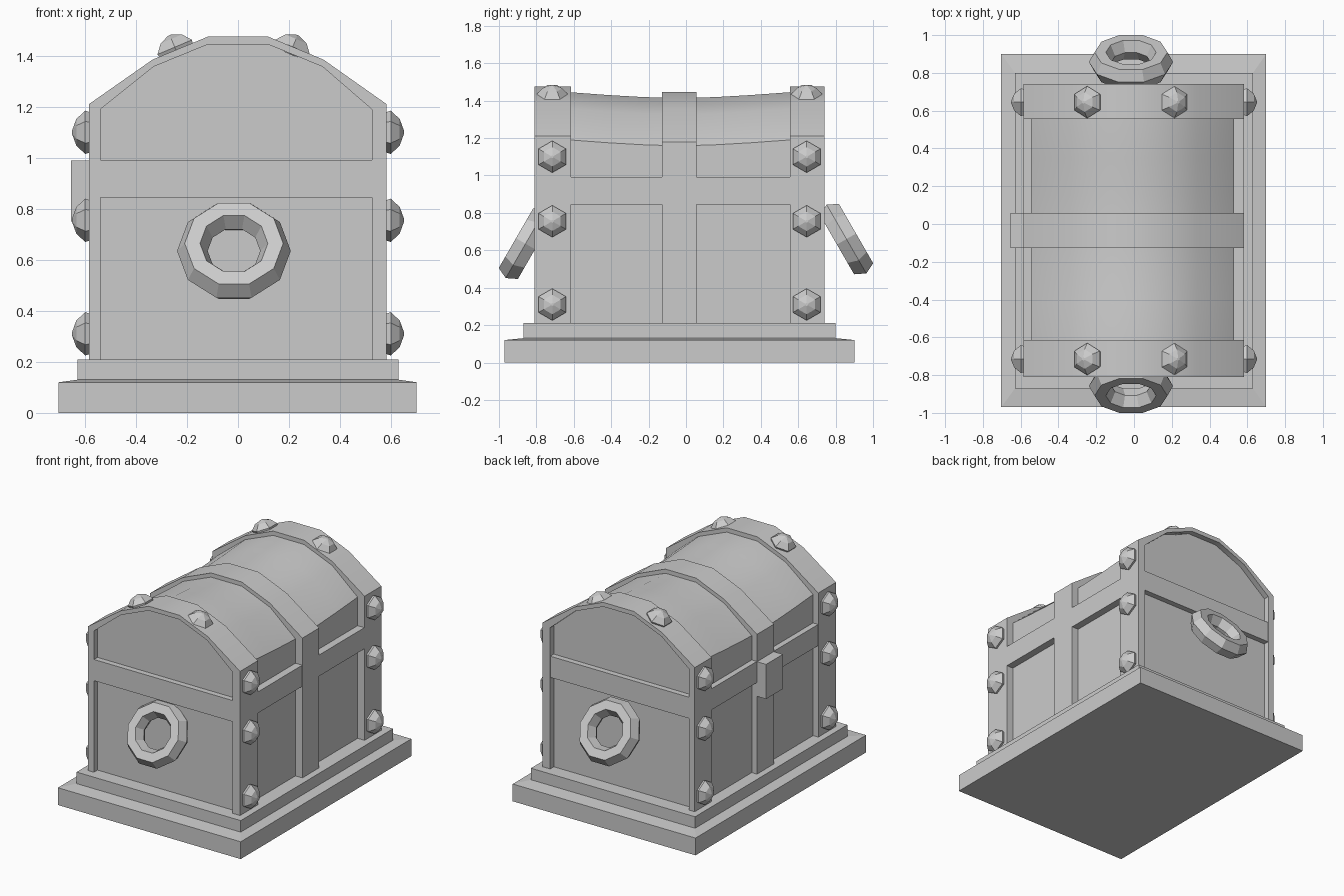
import bpy, bmesh, math
from mathutils import Matrix, Vector

cube = bpy.data.objects.get("Cube")
if cube:
    bpy.data.objects.remove(cube, do_unlink=True)

grey = bpy.data.materials.new("plain_grey")
grey.use_nodes = True
COLOUR = (0.6, 0.6, 0.6, 1)
grey.diffuse_color = COLOUR
grey.node_tree.nodes["Principled BSDF"].inputs["Base Color"].default_value = COLOUR


def finish(name, bm, smooth=False):
    bmesh.ops.recalc_face_normals(bm, faces=bm.faces)
    mesh = bpy.data.meshes.new(name)
    bm.to_mesh(mesh)
    bm.free()
    mesh.materials.append(grey)
    obj = bpy.data.objects.new(name, mesh)
    bpy.context.collection.objects.link(obj)
    if smooth:
        bpy.ops.object.select_all(action='DESELECT')
        obj.select_set(True)
        bpy.context.view_layer.objects.active = obj
        bpy.ops.object.shade_smooth_by_angle(angle=math.radians(30))
    return obj


def loft(name, rings, smooth=False, caps=True):
    """Skin a list of closed rings of points that have equal counts."""
    bm = bmesh.new()
    loops = [[bm.verts.new(p) for p in ring] for ring in rings]
    n = len(loops[0])
    for a, b in zip(loops, loops[1:]):
        for i in range(n):
            j = (i + 1) % n
            bm.faces.new((a[i], a[j], b[j], b[i]))
    if caps:
        bm.faces.new(loops[0])
        bm.faces.new(loops[-1])
    return finish(name, bm, smooth)


def rect(x0, x1, y0, y1, z):
    return [(x0, y0, z), (x1, y0, z), (x1, y1, z), (x0, y1, z)]


def box(name, x0, x1, y0, y1, z0, z1):
    return loft(name, [rect(x0, x1, y0, y1, z0), rect(x0, x1, y0, y1, z1)])


def arch(left, right, bottom, corner, shoulder, top, drop=0.0):
    """Vaulted outline in x and z, from bottom left over to bottom right."""
    c, s, t = corner - drop, shoulder - drop, top - drop
    return [(left, bottom), (left, c), (-0.335, s), (-0.118, t),
            (0.118, t), (0.335, s), (right, c), (right, bottom)]


def outer(drop=0.0):
    return arch(-0.585, 0.583, 0.2, 1.21, 1.385, 1.475, drop)


def inner(drop=0.0):
    return arch(-0.545, 0.53, 0.2, 1.19, 1.357, 1.445, drop)


def at_y(profile, y):
    return [(x, y, z) for x, z in profile]


# Stepped plinth, with a slightly sloping lower top
loft("base_plinth", [rect(-0.703, 0.7, -0.97, 0.9, 0),
                     rect(-0.703, 0.7, -0.97, 0.9, 0.12),
                     rect(-0.63, 0.63, -0.87, 0.8, 0.13)])
box("base_step", -0.63, 0.63, -0.87, 0.8, 0.12, 0.21)

# Recessed chest panels and lid, the lid sagging towards the middle
MID = -0.035
stations = [-0.77, -0.615, -0.42, -0.23, MID, 0.16, 0.35, 0.555, 0.7]
rings = []
for y in stations:
    k = min(abs(y - MID) / 0.585, 1)
    rings.append(at_y(inner(0.032 * (1 - k ** 1.5)), y))
loft("chest_panels", rings, smooth=True)

# Raised end frames: vaulted hoops around the panels
hoop = outer() + [(x * 0.99, z) for x, z in reversed(inner())]
for name, y0, y1 in (("front_frame", -0.81, -0.615), ("back_frame", 0.555, 0.74)):
    loft(name, [at_y(hoop, y0), at_y(hoop, y1)], smooth=True)

# Middle strap, slightly lower than the end frames
loft("middle_strap", [at_y(outer(0.03), -0.127), at_y(outer(0.03), 0.057)], smooth=True)

# Rim where the lid meets the chest, and the latch
box("rim_band", -0.584, 0.582, -0.809, 0.739, 0.845, 0.992)
box("latch", -0.655, -0.56, -0.127, 0.057, 0.75, 0.99)


# Six-sided domed rivets
def rivet(name, position, normal, up):
    normal, up = Vector(normal).normalized(), Vector(up)
    side = up.cross(normal)
    frame = Matrix((side, up, normal)).transposed()
    rings = []
    for radius, height in ((0.075, -0.015), (0.085, 0.015), (0.052, 0.05), (0.008, 0.066)):
        ring = []
        for i in range(6):
            a = math.radians(60 * i + 90)
            local = Vector((radius * math.cos(a), radius * math.sin(a), height))
            ring.append(Vector(position) + frame @ local)
        rings.append(ring)
    loft(name, rings)


for end, y in (("front", -0.715), ("back", 0.645)):
    for side, s in (("left", 1), ("right", -1)):
        for level, z in (("lower", 0.31), ("middle", 0.755), ("upper", 1.1)):
            rivet(f"{end}_{side}_{level}_rivet", (s * 0.584, y, z), (s, 0, 0), (0, 0, 1))
        rivet(f"{end}_{side}_lid_rivet", (s * 0.225 - 0.017, y, 1.42),
              (s * 0.39, 0, 0.92), (0, 1, 0))


# Faceted ring handles hanging outward from the ends
def handle(name, y, z, tilt):
    turn = Matrix.Rotation(tilt, 3, 'X')
    rings = []
    for i in range(11):
        a = math.radians(36 * i + 18 - 90)
        ring = []
        for j in range(6):
            b = math.radians(60 * j)
            r = 0.163 + 0.06 * math.cos(b)
            local = Vector((r * math.cos(a), 0.068 * math.sin(b), r * math.sin(a)))
            ring.append(turn @ local + Vector((-0.016, y, z)))
        rings.append(ring)
    obj = loft(name, rings, caps=False)
    bm = bmesh.new()
    bm.from_mesh(obj.data)
    bmesh.ops.remove_doubles(bm, verts=bm.verts, dist=0.0005)
    bmesh.ops.recalc_face_normals(bm, faces=bm.faces)
    bm.to_mesh(obj.data)
    bm.free()


handle("front_handle", -0.858, 0.635, math.radians(-30))
handle("back_handle", 0.858, 0.66, math.radians(30))
